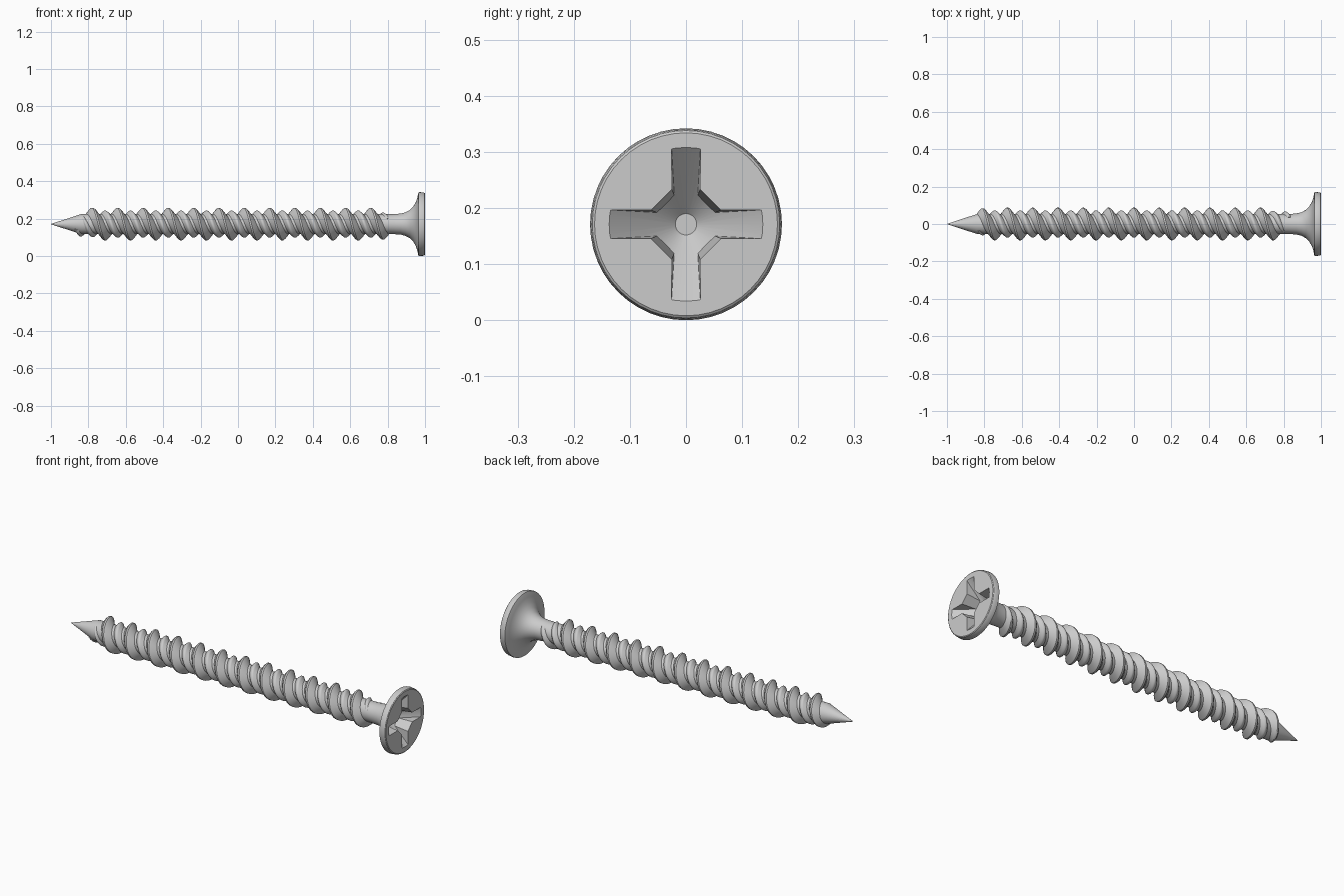
import bpy, bmesh, math

if "Cube" in bpy.data.objects:
    bpy.data.objects.remove(bpy.data.objects["Cube"])

R_HEAD, R_CORE = 0.171, 0.053
CZ = R_HEAD            # height of the screw axis
PITCH = 0.1353
TIP_END = -0.84


def make_object(name, bm, smooth=None):
    bmesh.ops.recalc_face_normals(bm, faces=bm.faces)
    me = bpy.data.meshes.new(name)
    bm.to_mesh(me)
    bm.free()
    ob = bpy.data.objects.new(name, me)
    bpy.context.collection.objects.link(ob)
    if smooth:
        shade(ob, smooth)
    return ob


def shade(ob, angle):
    bpy.ops.object.select_all(action='DESELECT')
    ob.select_set(True)
    bpy.context.view_layer.objects.active = ob
    bpy.ops.object.shade_smooth_by_angle(angle=math.radians(angle))


def loft(bm, rings):
    """Bridge closed rings of points and cap both ends."""
    vs = [[bm.verts.new(p) for p in r] for r in rings]
    n = len(vs[0])
    for a, b in zip(vs, vs[1:]):
        for i in range(n):
            j = (i + 1) % n
            bm.faces.new((a[i], a[j], b[j], b[i]))
    bm.faces.new(vs[0])
    bm.faces.new(vs[-1])


def lathe(profile, n=48):
    """Solid of revolution about the screw axis from (x, radius) pairs."""
    bm = bmesh.new()
    loft(bm, [[(x, r * math.cos(2 * math.pi * i / n),
                CZ + r * math.sin(2 * math.pi * i / n)) for i in range(n)]
              for x, r in profile])
    return bm


def boolean(ob, cutter, op):
    m = ob.modifiers.new(op.title(), 'BOOLEAN')
    m.object, m.operation, m.solver = cutter, op, 'EXACT'
    bpy.context.view_layer.objects.active = ob
    bpy.ops.object.modifier_apply(modifier=m.name)
    bpy.data.objects.remove(cutter)


# Pointed shank with bugle head
body = make_object("shank_and_head", lathe([
    (-1.0, 0.0008), (TIP_END, R_CORE), (0.82, R_CORE), (0.87, 0.056),
    (0.895, 0.063), (0.918, 0.075), (0.937, 0.094), (0.951, 0.118),
    (0.959, 0.142), (0.963, 0.163), (0.966, 0.170), (0.972, R_HEAD),
    (0.991, 0.169), (0.997, 0.167), (1.0, 0.163)]))

# Cross recess: a cone trimmed by a slightly tapered cross
SLOPE = (0.137 - 0.019) / 0.11
recess = make_object("recess_cutter",
                     lathe([(0.89, 0.019), (1.02, 0.137 + 0.02 * SLOPE)]))
recess.hide_render = True


def cross_outline(x, s):
    pts = []
    for k in range(4):
        c, d = math.cos(k * math.pi / 2), math.sin(k * math.pi / 2)
        for u, v in [(0.25, -0.026), (0.25, 0.026), (0.062, 0.025), (0.025, 0.062)]:
            # the last point starts the neighbouring arm
            v, u = v * s, (u if u > 0.2 else u * s)
            pts.append((x, u * c - v * d, CZ + u * d + v * c))
    return pts


bm = bmesh.new()
loft(bm, [cross_outline(0.87, 0.72), cross_outline(1.05, 1.12)])
cross = make_object("cross_cutter", bm)
boolean(recess, cross, 'INTERSECT')
boolean(body, recess, 'DIFFERENCE')
shade(body, 28)


# Helical threads: a rounded ridge swept round the core
def thread(name, x_start, x_end, x_top, height, half_w, steps=36):
    ridge = [(-1, 0), (-0.36, 0.8), (-0.13, 1), (0.13, 1), (0.36, 0.8), (1, 0)]
    count = round((x_end - x_start) / PITCH * steps)
    rings = []
    for i in range(count + 1):
        x = x_start + (x_end - x_start) * i / count
        a = 2 * math.pi * (x - x_top) / PITCH
        grow = min(1, 0.12 + (x - x_start) / 0.07, 0.12 + (x_end - x) / 0.07)
        ring = []
        for u, v in ridge:
            px = x + u * half_w * (0.4 + 0.6 * grow)
            core = R_CORE * min(1, (px + 1) / (TIP_END + 1))
            r = core - 0.004 + v * (height * grow + 0.004)
            ring.append((px, -r * math.sin(a), CZ + r * math.cos(a)))
        rings.append(ring)
    bm = bmesh.new()
    loft(bm, rings)
    make_object(name, bm, 40)


thread("high_thread", -0.865, 0.83, -0.778, 0.034, 0.034)
thread("low_thread", -0.83, 0.80, -0.778 + PITCH / 2, 0.019, 0.026)
